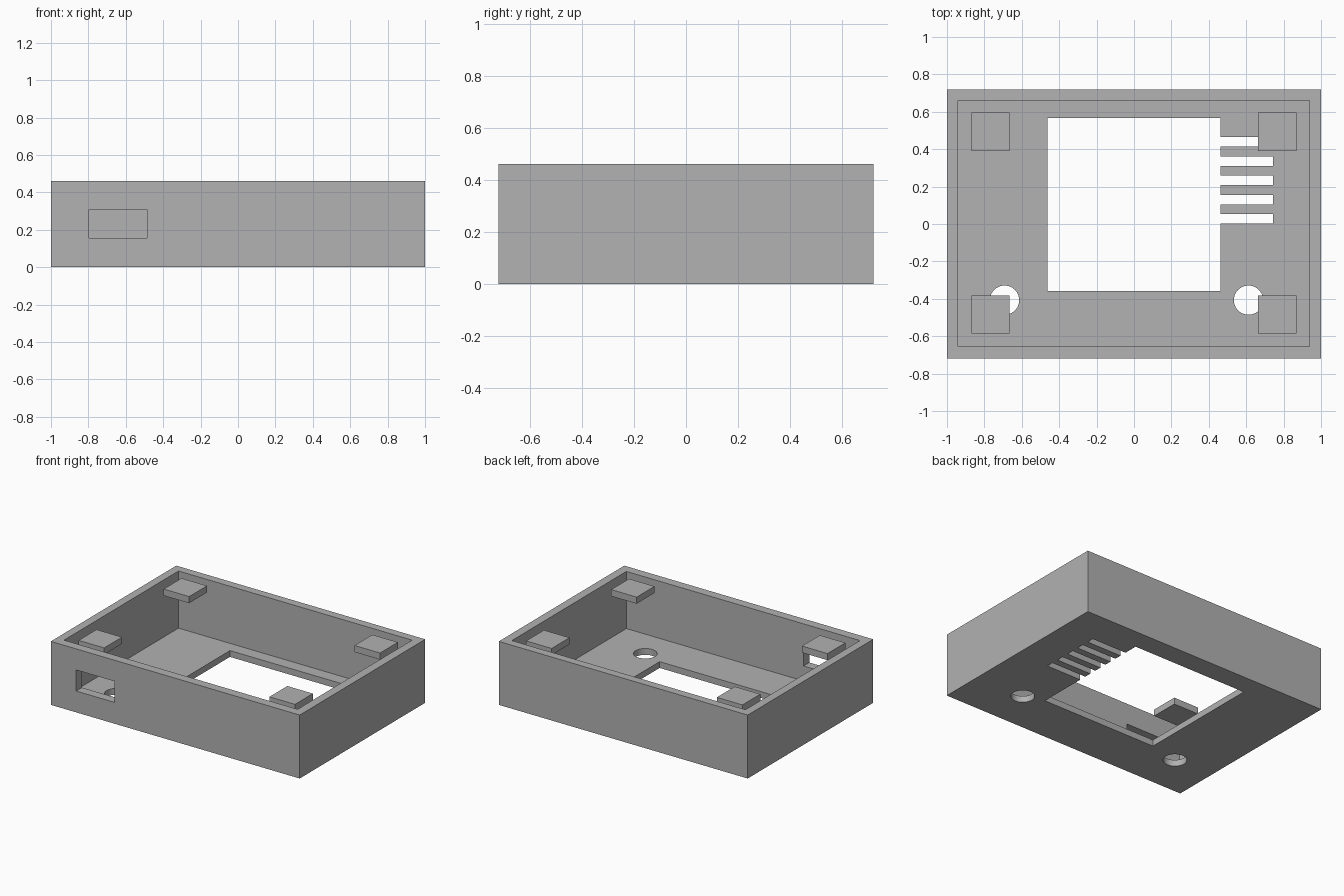
import bpy

cube = bpy.data.objects.get("Cube")
if cube:
    bpy.data.objects.remove(cube, do_unlink=True)

grey = bpy.data.materials.new("plain_grey")
grey.use_nodes = True
colour = (0.445, 0.445, 0.445, 1)
grey.diffuse_color = colour
grey.node_tree.nodes["Principled BSDF"].inputs["Base Color"].default_value = colour


def box(name, x, y, z):
    """Box from (min, max) ranges on each axis."""
    spans = (x, y, z)
    bpy.ops.mesh.primitive_cube_add(size=1, location=[(a + b) / 2 for a, b in spans])
    ob = bpy.context.object
    ob.name = name
    ob.scale = [b - a for a, b in spans]
    bpy.ops.object.transform_apply(location=False, rotation=False, scale=True)
    ob.data.materials.append(grey)
    return ob


def cut(target, cutter):
    """Subtract the cutter from the target, then discard it."""
    cutter.hide_render = True
    mod = target.modifiers.new("cut", "BOOLEAN")
    mod.operation = "DIFFERENCE"
    mod.solver = "EXACT"
    mod.object = cutter
    bpy.context.view_layer.objects.active = target
    bpy.ops.object.modifier_apply(modifier=mod.name)
    bpy.data.objects.remove(cutter, do_unlink=True)


FLOOR = 0.046
THROUGH = (-0.1, 0.1)

# Open-topped tray
tray = box("enclosure_tray", (-1, 1), (-0.72, 0.72), (0, 0.461))
cut(tray, box("cavity", (-0.94, 0.937), (-0.654, 0.66), (FLOOR, 0.6)))

# Square window in the floor
cut(tray, box("window", (-0.4625, 0.4625), (-0.358, 0.568), THROUGH))

# Vent slots opening into the window
for i in range(5):
    y = 0.002 + i * 0.1028
    cut(tray, box("vent_slot", (0.4, 0.743), (y, y + 0.0515), THROUGH))

# Round holes in the floor
for x in (-0.692, 0.612):
    bpy.ops.mesh.primitive_cylinder_add(vertices=48, radius=0.078, depth=0.2,
                                        location=(x, -0.407, 0))
    hole = bpy.context.object
    hole.data.materials.append(grey)
    cut(tray, hole)

# Connector opening through the front wall
cut(tray, box("port", (-0.796, -0.487), (-0.8, -0.6), (0.155, 0.308)))

bpy.ops.object.select_all(action="DESELECT")
tray.select_set(True)
bpy.context.view_layer.objects.active = tray
bpy.ops.object.shade_smooth_by_angle()

# Corner pads standing free just below the rim
for side, x in (("right", -0.87), ("left", 0.663)):
    for end, y in (("front", -0.586), ("back", 0.39)):
        box(f"{end}_{side}_pad", (x, x + 0.205), (y, y + 0.205), (0.404, 0.452))
